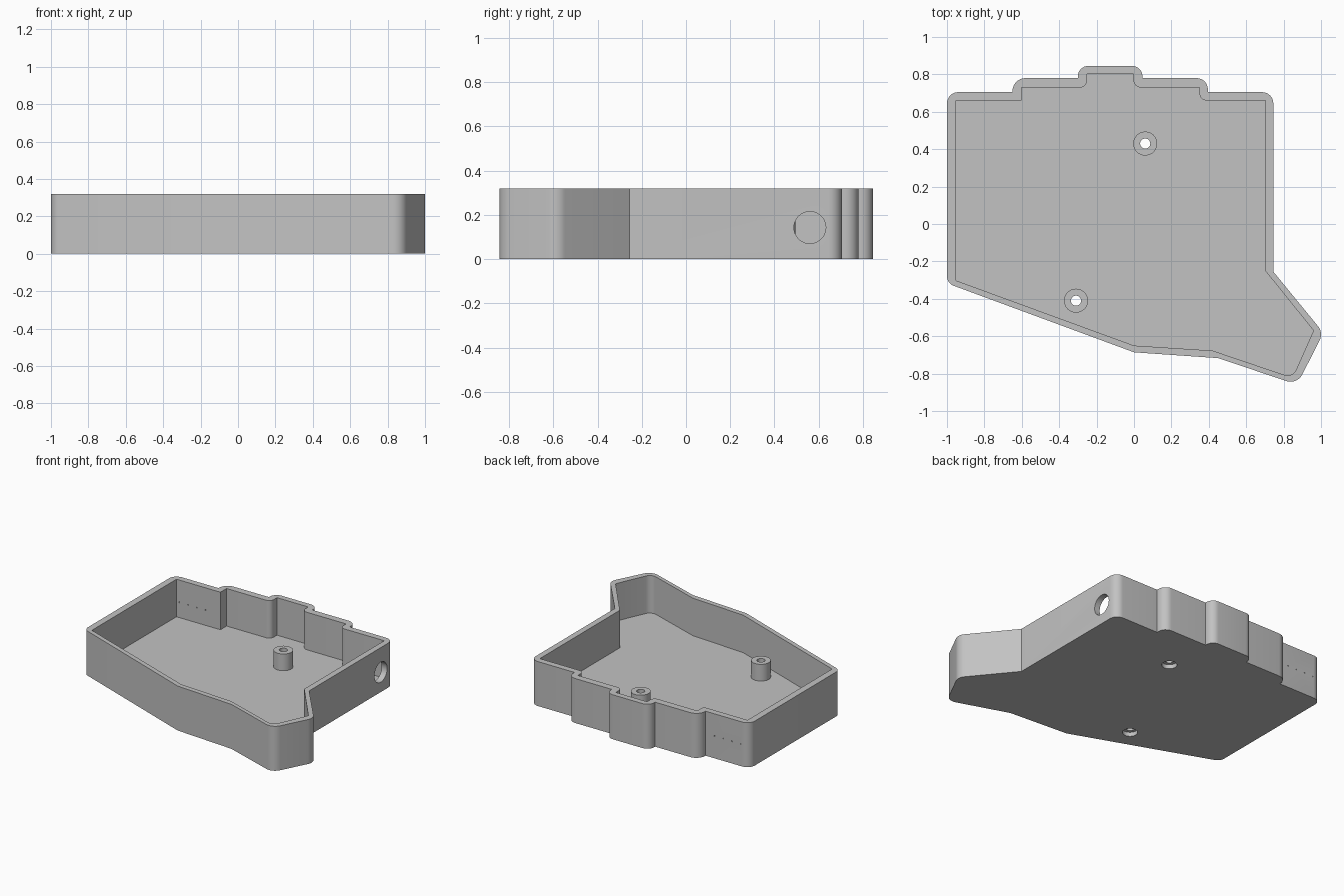
import bpy, bmesh, math
from mathutils import Vector, Matrix

if "Cube" in bpy.data.objects:
    bpy.data.objects.remove(bpy.data.objects["Cube"], do_unlink=True)

HEIGHT, FLOOR, POST_TOP = 0.32, 0.05, 0.17

grey = bpy.data.materials.new("plain grey")
grey.use_nodes = True
grey.diffuse_color = (0.54, 0.54, 0.54, 1)
grey.node_tree.nodes["Principled BSDF"].inputs["Base Color"].default_value = grey.diffuse_color


def rounded(corners, steps=8):
    """Outline from (x, y, radius) corners, with an arc at each rounded one."""
    pts = []
    for i, (x, y, r) in enumerate(corners):
        p = Vector((x, y))
        if r == 0:
            pts.append(p)
            continue
        a = (Vector(corners[i - 1][:2]) - p).normalized()
        b = (Vector(corners[(i + 1) % len(corners)][:2]) - p).normalized()
        half = a.angle(b) / 2
        centre = p + (a + b).normalized() * r / math.sin(half)
        start = p + a * r / math.tan(half) - centre
        end = p + b * r / math.tan(half) - centre
        turn = math.atan2(start.x * end.y - start.y * end.x, start.dot(end))
        for k in range(steps + 1):
            pts.append(centre + Matrix.Rotation(turn * k / steps, 2) @ start)
    return pts


def add_object(name, bm):
    bmesh.ops.recalc_face_normals(bm, faces=bm.faces)
    mesh = bpy.data.meshes.new(name)
    bm.to_mesh(mesh)
    bm.free()
    mesh.materials.append(grey)
    obj = bpy.data.objects.new(name, mesh)
    bpy.context.collection.objects.link(obj)
    return obj


def prism(name, outline, z0, z1):
    bm = bmesh.new()
    face = bm.faces.new([bm.verts.new((p.x, p.y, z0)) for p in outline])
    top = bmesh.ops.extrude_face_region(bm, geom=[face])["geom"]
    moved = [v for v in top if isinstance(v, bmesh.types.BMVert)]
    bmesh.ops.translate(bm, verts=moved, vec=(0, 0, z1 - z0))
    return add_object(name, bm)


def cylinder(name, centre, radius, depth, axis="Z", sides=40):
    turn = {"Z": Matrix(), "X": Matrix.Rotation(math.pi / 2, 4, "Y"),
            "Y": Matrix.Rotation(math.pi / 2, 4, "X")}[axis]
    bm = bmesh.new()
    bmesh.ops.create_cone(bm, cap_ends=True, segments=sides, radius1=radius, radius2=radius,
                          depth=depth, matrix=Matrix.Translation(centre) @ turn)
    return add_object(name, bm)


def combine(target, tool, operation):
    """Apply a boolean and remove the tool."""
    mod = target.modifiers.new(operation, "BOOLEAN")
    mod.operation, mod.solver, mod.object = operation, "EXACT", tool
    bpy.context.view_layer.update()
    graph = bpy.context.evaluated_depsgraph_get()
    mesh = bpy.data.meshes.new_from_object(target.evaluated_get(graph))
    target.modifiers.clear()
    target.data = mesh
    bpy.data.objects.remove(tool, do_unlink=True)


# Outer wall, clockwise from the back corner on the -x side
outer = [(-1, .705, .06), (-.65, .705, 0), (-.65, .78, .07), (-.3, .78, 0),
         (-.3, .845, .055), (.045, .845, .055), (.045, .78, 0), (.395, .78, .06),
         (.395, .705, 0), (.745, .705, .06), (.745, -.255, 0), (1.013, -.582, .07),
         (.872, -.859, .07), (.45, -.717, 0), (0, -.686, 0), (-1, -.317, .055)]
# Cavity, with crisp corners except around the steps
inner = [(-.952, .66, 0), (-.602, .66, 0), (-.602, .73, 0), (-.252, .73, .035),
         (-.252, .803, 0), (-.003, .803, 0), (-.003, .73, .04), (.35, .73, 0),
         (.35, .66, .04), (.702, .66, 0), (.702, -.25, 0), (.96, -.57, .015),
         (.848, -.822, .05), (.42, -.677, 0), (0, -.65, 0), (-.952, -.302, 0)]

tray = prism("tray", rounded(outer), 0, HEIGHT)
combine(tray, prism("cavity", rounded(inner), FLOOR, HEIGHT + .1), "DIFFERENCE")

# Screw posts with a bore and a shallow recess underneath
for x, y in ((.06, .43), (-.31, -.41)):
    base = FLOOR - .01
    combine(tray, cylinder("post", (x, y, (base + POST_TOP) / 2), .064, POST_TOP - base), "UNION")
    combine(tray, cylinder("bore", (x, y, .1), .027, .4), "DIFFERENCE")
    combine(tray, cylinder("recess", (x, y, 0), .05, .06), "DIFFERENCE")

# Round cable hole in the +x wall
combine(tray, cylinder("cable_hole", (.725, .56, .143), .072, .2, "X", 48), "DIFFERENCE")

# Row of pinholes in the back wall
for i in range(4):
    combine(tray, cylinder("pinhole", (-.72 - .07 * i, .69, .16), .004, .2, "Y", 8), "DIFFERENCE")

bpy.context.view_layer.objects.active = tray
tray.select_set(True)
bpy.ops.object.shade_smooth_by_angle(angle=math.radians(25))
